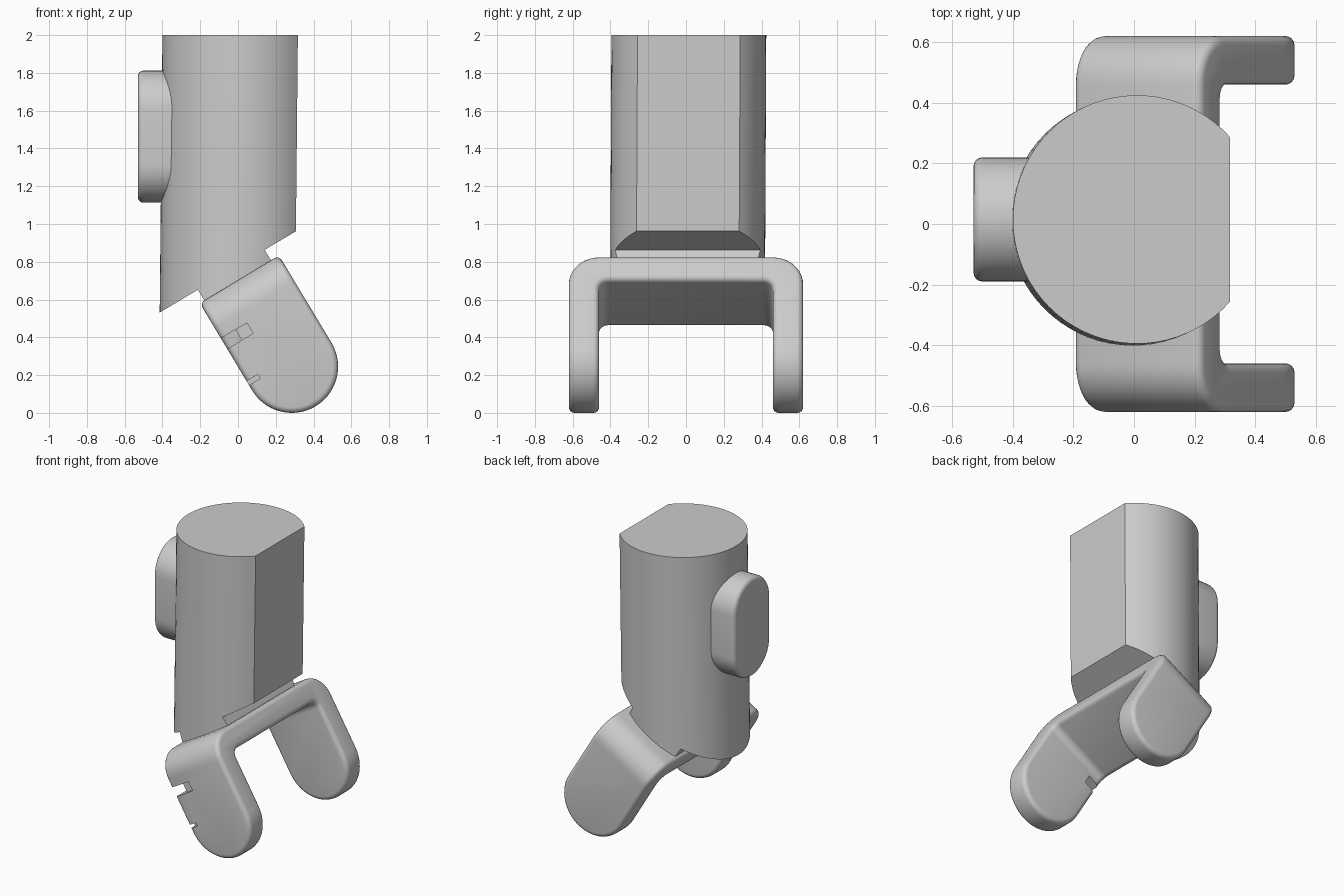
import bpy, bmesh
from math import sin, cos, radians, acos, pi
from mathutils import Matrix, Vector

if "Cube" in bpy.data.objects:
    bpy.data.objects.remove(bpy.data.objects["Cube"], do_unlink=True)

GREY = bpy.data.materials.new("plain grey")
GREY.use_nodes = True
COLOUR = (0.6, 0.6, 0.6, 1)
GREY.diffuse_color = COLOUR
GREY.node_tree.nodes["Principled BSDF"].inputs["Base Color"].default_value = COLOUR

# Tilted frame of the fork: x across the arm, y along the crossbar, z up the arm
TILT = Matrix.Translation((0.285, 0, 0.245)) @ Matrix.Rotation(radians(-31), 4, 'Y')
UP_ARM = TILT.to_3x3() @ Vector((0, 0, 1))
ACROSS = TILT.to_3x3() @ Vector((1, 0, 0))
SEAM = 0.598     # height of the body's slanted end in the tilted frame


def arc(cx, cy, r, start, end, n):
    angles = [radians(start + (end - start) * i / n) for i in range(n + 1)]
    return [(cx + r * cos(a), cy + r * sin(a)) for a in angles]


def prism(name, outline, low, high, axis, cuts=()):
    """Extrude an outline along an axis, then keep the part behind each cut plane."""
    place = {'X': lambda a, b, c: (c, a, b),
             'Y': lambda a, b, c: (a, c, b),
             'Z': lambda a, b, c: (a, b, c)}[axis]
    bm = bmesh.new()
    rings = [[bm.verts.new(place(a, b, c)) for a, b in outline] for c in (low, high)]
    for ring in rings:
        bm.faces.new(ring)
    for i in range(len(outline)):
        bm.faces.new((rings[0][i - 1], rings[0][i], rings[1][i], rings[1][i - 1]))
    for point, normal in cuts:
        cut = bmesh.ops.bisect_plane(bm, geom=bm.verts[:] + bm.edges[:] + bm.faces[:],
                                     plane_co=point, plane_no=normal, clear_outer=True)
        rim = [e for e in cut["geom_cut"] if isinstance(e, bmesh.types.BMEdge)]
        bmesh.ops.contextual_create(bm, geom=rim)
    bmesh.ops.recalc_face_normals(bm, faces=bm.faces[:])
    mesh = bpy.data.meshes.new(name)
    bm.to_mesh(mesh)
    bm.free()
    mesh.materials.append(GREY)
    obj = bpy.data.objects.new(name, mesh)
    bpy.context.collection.objects.link(obj)
    return obj


def boolean(obj, cutter, operation):
    cutter.hide_render = True
    mod = obj.modifiers.new(operation, 'BOOLEAN')
    mod.operation, mod.object, mod.solver = operation, cutter, 'EXACT'


def bevel(obj, width):
    mod = obj.modifiers.new("rounded edges", 'BEVEL')
    mod.width, mod.segments = width, 4
    mod.limit_method, mod.angle_limit = 'ANGLE', radians(40)


def finish(obj, cutters=()):
    bpy.ops.object.select_all(action='DESELECT')
    obj.select_set(True)
    bpy.context.view_layer.objects.active = obj
    for mod in list(obj.modifiers):
        bpy.ops.object.modifier_apply(modifier=mod.name)
    bpy.ops.object.shade_smooth_by_angle(angle=radians(35))
    for cutter in cutters:
        bpy.data.objects.remove(cutter, do_unlink=True)


# Body: round column with one flat side and a slanted end, leaning very slightly
RADIUS, FLAT = 0.41, 0.307
half = math_half = acos(FLAT / RADIUS) * 180 / pi
column = arc(0.01, 0.015, RADIUS, half, 360 - half, 56)
lean = Matrix.Identity(4)
lean[0][2], lean[0][3] = 0.01, -0.02
lean[1][2], lean[1][3] = 0.005, -0.01


def in_frame(x, z):
    return TILT @ Vector((x, 0, z))


body = prism("body", column, 0, 2, 'Z', [(in_frame(0, SEAM), -UP_ARM)])
body.data.transform(lean)
finish(body)

# Collar: narrower slice of the column joining the body and the fork
collar = prism("collar", column, 0, 2, 'Z', [
    (in_frame(0, SEAM + 0.01), UP_ARM), (in_frame(0, 0.5), -UP_ARM),
    (in_frame(0.205, 0), ACROSS), (in_frame(-0.205, 0), -ACROSS)])
collar.data.transform(lean)
finish(collar)

# Button: rounded oblong on the side opposite the flat
oblong = arc(0.015, 1.607, 0.205, 0, 180, 20) + arc(0.015, 1.318, 0.205, 180, 360, 20)
button = prism("button", oblong, -0.53, -0.2, 'X')
bevel(button, 0.03)
finish(button)

# Fork: arched profile trimmed to round-ended arms, with softened edges
OUT, IN, TOP, BAR, FOOT = 0.62, 0.46, 0.54, 0.15, -0.4
arch = ([(OUT, FOOT)] + arc(OUT - 0.16, TOP - 0.16, 0.16, 0, 90, 10)
        + arc(0.16 - OUT, TOP - 0.16, 0.16, 90, 180, 10) + [(-OUT, FOOT), (-IN, FOOT)]
        + arc(0.05 - IN, TOP - BAR - 0.05, 0.05, 180, 90, 6)
        + arc(IN - 0.05, TOP - BAR - 0.05, 0.05, 90, 0, 6) + [(IN, FOOT)])
fork = prism("fork", arch, -0.4, 0.4, 'X')
ARM = 0.245
side = arc(0, 0, ARM, 180, 360, 28) + [(ARM, 0.8), (-ARM, 0.8)]
trim = prism("fork_trim", side, -1, 1, 'Y')
boolean(fork, trim, 'INTERSECT')
bevel(fork, 0.03)

# Notches in the edge of the front arm: depth inward, height, half height, end in y
cutters = [trim]
for depth, height, tall, end in ((0.09, 0.289, 0.033, -0.4),
                                 (0.16, 0.289, 0.032, -0.595),
                                 (0.07, 0.045, 0.012, -0.56)):
    right = depth - ARM
    slot = [(-0.4, height - tall), (right, height - tall),
            (right, height + tall), (-0.4, height + tall)]
    notch = prism("notch_cutter", slot, -0.8, end, 'Y')
    boolean(fork, notch, 'DIFFERENCE')
    cutters.append(notch)
finish(fork, cutters)
fork.matrix_world = TILT
